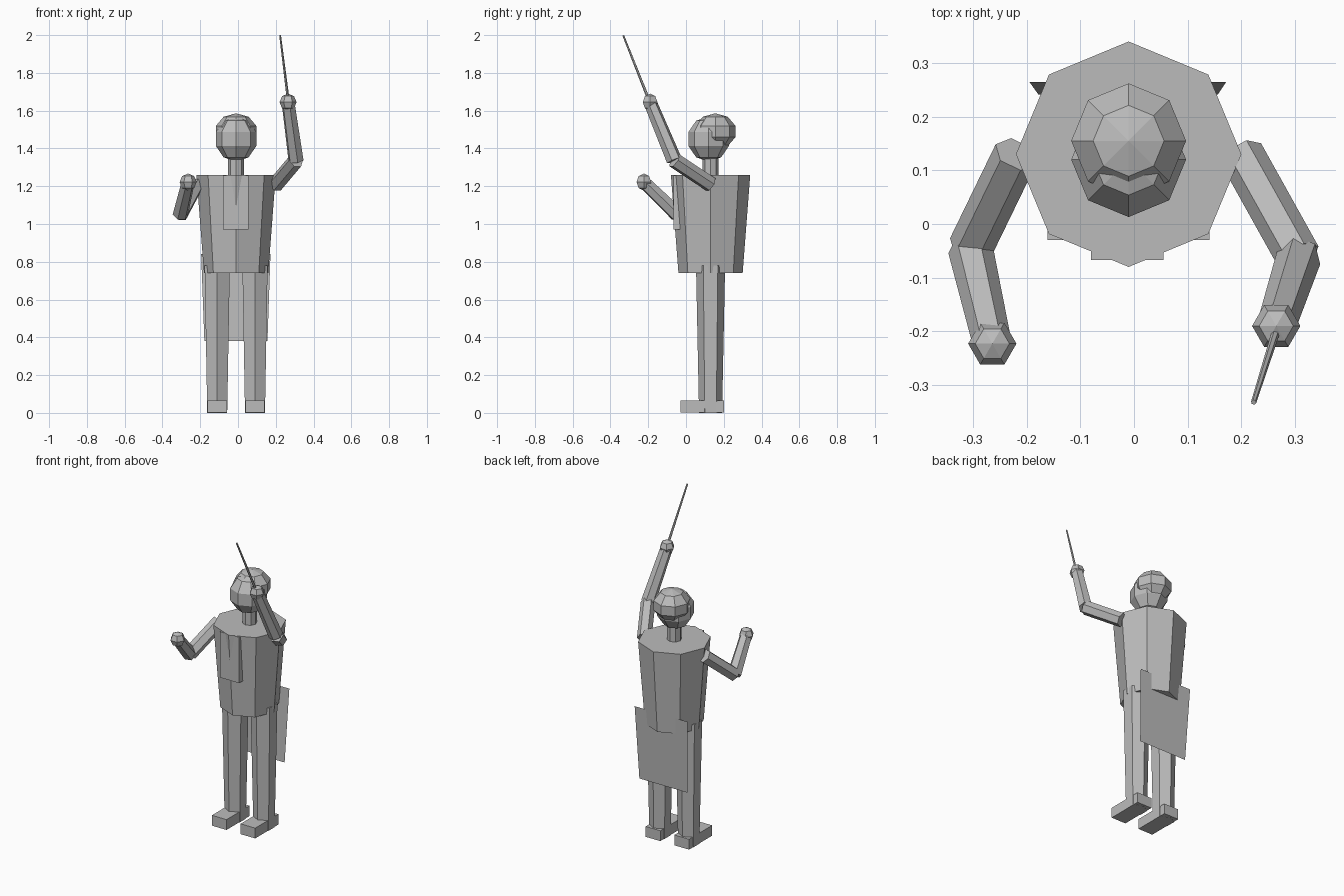
import bpy
import bmesh
from math import sin, cos, pi, radians
from mathutils import Vector, Matrix

old = bpy.data.objects.get("Cube")
if old:
    bpy.data.objects.remove(old, do_unlink=True)

GREY = (0.5, 0.5, 0.5, 1.0)
grey = bpy.data.materials.new("plain grey")
grey.use_nodes = True
grey.diffuse_color = GREY
grey.node_tree.nodes["Principled BSDF"].inputs["Base Color"].default_value = GREY

MID = -0.01    # body centre line
DEPTH = 0.13   # body centre in y


def finish(name, bm):
    bmesh.ops.recalc_face_normals(bm, faces=bm.faces[:])
    mesh = bpy.data.meshes.new(name)
    bm.to_mesh(mesh)
    bm.free()
    mesh.materials.append(grey)
    obj = bpy.data.objects.new(name, mesh)
    bpy.context.collection.objects.link(obj)
    return obj


def rod(name, start, end, r1, r2, sides, turn=0.0):
    """Tapered prism between two points."""
    a, b = Vector(start), Vector(end)
    axis = b - a
    rot = axis.to_track_quat('Z', 'Y').to_matrix()
    if axis.xy.length < 1e-6:
        rot = Matrix.Identity(3)
    bm = bmesh.new()
    rings = []
    for point, r in ((a, r1), (b, r2)):
        angles = [turn + 2 * pi * i / sides for i in range(sides)]
        rings.append([bm.verts.new(point + rot @ Vector((r * cos(t), r * sin(t), 0)))
                      for t in angles])
    low, high = rings
    for i in range(sides):
        j = (i + 1) % sides
        bm.faces.new((low[i], low[j], high[j], high[i]))
    bm.faces.new(low)
    bm.faces.new(high)
    return finish(name, bm)


def ball(name, centre, radius, height, sides, rows):
    """Low-poly globe with a corner on the x axis."""
    c = Vector(centre)
    bm = bmesh.new()
    bottom = bm.verts.new(c - Vector((0, 0, height)))
    top = bm.verts.new(c + Vector((0, 0, height)))
    rings = []
    for k in range(1, rows):
        lat = -pi / 2 + pi * k / rows
        rings.append([bm.verts.new(c + Vector((radius * cos(lat) * cos(2 * pi * i / sides),
                                               radius * cos(lat) * sin(2 * pi * i / sides),
                                               height * sin(lat)))) for i in range(sides)])
    for i in range(sides):
        j = (i + 1) % sides
        bm.faces.new((bottom, rings[0][j], rings[0][i]))
        bm.faces.new((top, rings[-1][i], rings[-1][j]))
        for low, high in zip(rings, rings[1:]):
            bm.faces.new((low[i], low[j], high[j], high[i]))
    return finish(name, bm)


def box(name, low, high):
    a, b = Vector(low), Vector(high)
    bm = bmesh.new()
    bmesh.ops.create_cube(bm, size=1)
    bmesh.ops.scale(bm, vec=b - a, verts=bm.verts)
    bmesh.ops.translate(bm, vec=(a + b) / 2, verts=bm.verts)
    return finish(name, bm)


# Jacket, neck, head and hair
rod("jacket", (MID, DEPTH, 0.74), (MID, DEPTH, 1.26), 0.17, 0.21, 8)
rod("neck", (MID, DEPTH, 1.24), (MID, DEPTH, 1.38), 0.042, 0.042, 8)
ball("head", (MID, 0.12, 1.45), 0.1125, 0.12, 8, 5)
ball("hair", (MID, 0.155, 1.49), 0.1125, 0.096, 8, 5)

# Shirt front panel
box("shirt_front", (-0.08, -0.067, 0.97), (0.055, -0.025, 1.258))

# Coat tails: one thin sheet behind the legs
bm = bmesh.new()
bm.faces.new([bm.verts.new(p) for p in ((0.172, 0.265, 0.84), (-0.195, 0.265, 0.84),
                                        (-0.178, 0.241, 0.38), (0.156, 0.241, 0.38))])
finish("coat_tails", bm)

# Legs and shoes
for side, x in (("left", MID + 0.1), ("right", MID - 0.1)):
    rod(side + "_leg", (x, DEPTH, 0), (x, DEPTH, 0.78), 0.061, 0.077, 6, radians(30))
    box(side + "_shoe", (x - 0.051, -0.03, 0.001), (x + 0.051, 0.2, 0.066))

# Arms: shoulder, elbow, hand
ARMS = {
    "left": ((0.2, 0.13, 1.21), (0.307, -0.062, 1.337), (0.265, -0.19, 1.645)),
    "right": ((-0.22, 0.13, 1.21), (-0.305, -0.045, 1.05), (-0.264, -0.223, 1.222)),
}
for side, (shoulder, elbow, hand) in ARMS.items():
    rod(side + "_upper_arm", shoulder, elbow, 0.042, 0.042, 6)
    rod(side + "_forearm", elbow, hand, 0.042, 0.036, 6)
    ball(side + "_hand", hand, 0.045, 0.045, 6, 4)

# Baton held in the raised hand
rod("baton", (0.268, -0.19, 1.64), (0.223, -0.332, 1.998), 0.008, 0.005, 6)
